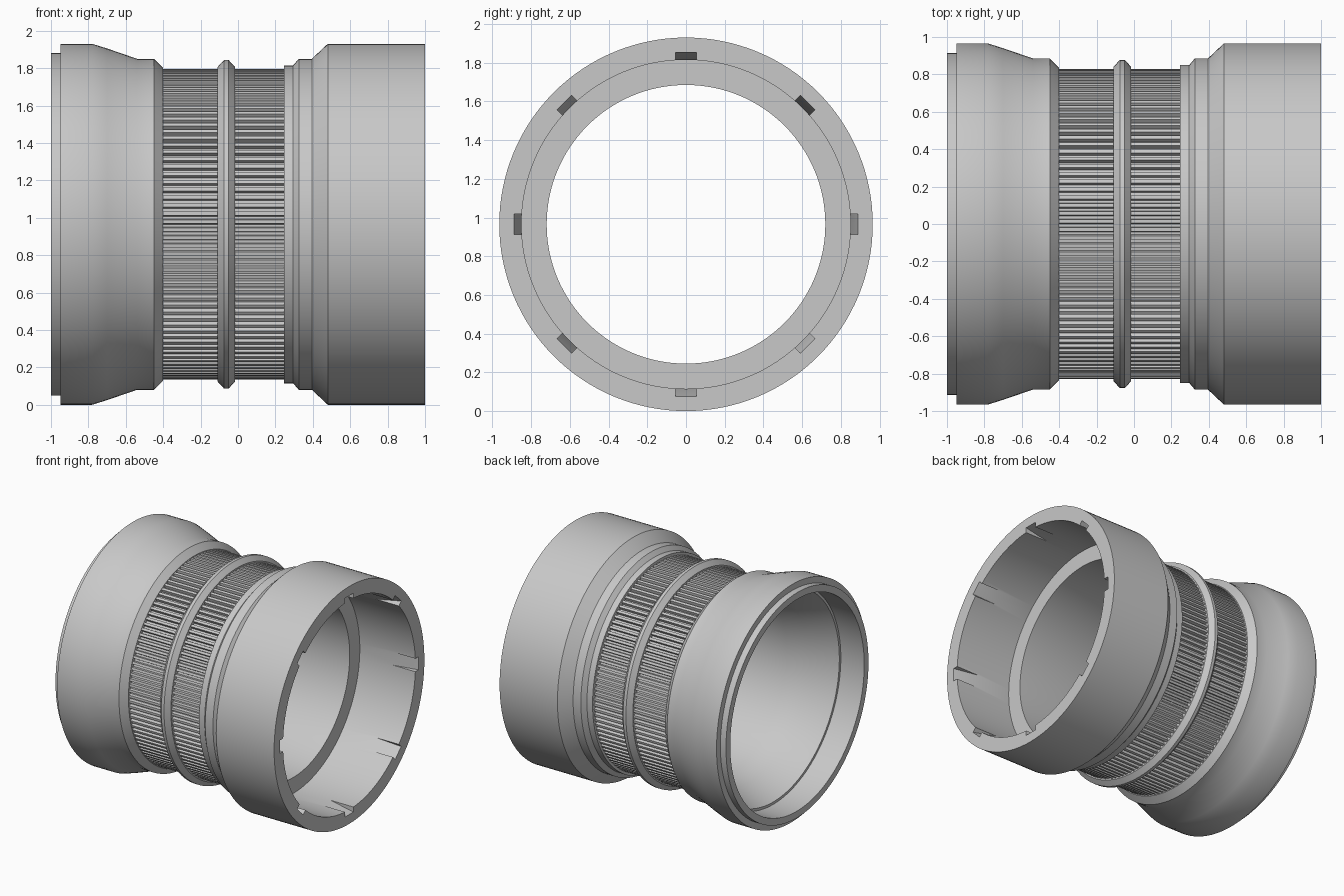
import bpy, bmesh
from math import cos, sin, pi, radians
from mathutils import Matrix

CENTRE_Z = 0.965
SEGMENTS = 128
RIBS = 120

if "Cube" in bpy.data.objects:
    bpy.data.objects.remove(bpy.data.objects["Cube"])

grey = bpy.data.materials.new("light grey plastic")
grey.use_nodes = True
grey.diffuse_color = (0.58, 0.58, 0.58, 1)
grey.node_tree.nodes["Principled BSDF"].inputs["Base Color"].default_value = grey.diffuse_color


def finish(bm, name):
    """Turn a bmesh into a grey object lifted to the axis height."""
    bmesh.ops.recalc_face_normals(bm, faces=bm.faces)
    mesh = bpy.data.meshes.new(name)
    bm.to_mesh(mesh)
    bm.free()
    mesh.materials.append(grey)
    obj = bpy.data.objects.new(name, mesh)
    obj.location.z = CENTRE_Z
    bpy.context.collection.objects.link(obj)
    return obj


def activate(obj):
    bpy.ops.object.select_all(action='DESELECT')
    obj.select_set(True)
    bpy.context.view_layer.objects.active = obj


def lathe(name, profile):
    """Revolve a closed (x, radius) profile around the x axis."""
    bm = bmesh.new()
    rings = []
    for i in range(SEGMENTS):
        a = 2 * pi * i / SEGMENTS
        rings.append([bm.verts.new((x, r * cos(a), r * sin(a))) for x, r in profile])
    n = len(profile)
    for i in range(SEGMENTS):
        a, b = rings[i], rings[(i + 1) % SEGMENTS]
        for j in range(n):
            k = (j + 1) % n
            bm.faces.new((a[j], a[k], b[k], b[j]))
    return finish(bm, name)


def ribbed_band(name, x0, x1, low, high):
    """Grip band with lengthwise trapezoid ribs."""
    bm = bmesh.new()
    pairs = []
    for i in range(RIBS):
        for share, r in ((0.0, low), (0.35, low), (0.45, high), (0.9, high)):
            a = 2 * pi * (i + share) / RIBS
            pairs.append([bm.verts.new((x, r * cos(a), r * sin(a))) for x in (x0, x1)])
    for i, p in enumerate(pairs):
        q = pairs[(i + 1) % len(pairs)]
        bm.faces.new((p[0], p[1], q[1], q[0]))
    return finish(bm, name)


# Hollow body: outside from left rim to right rim, then back through the bore
outer = [(-1, 0.915), (-0.95, 0.915), (-0.95, 0.965), (-0.78, 0.965),
         (-0.7, 0.94), (-0.54, 0.885), (-0.45, 0.885), (-0.4, 0.835), (-0.4, 0.8),
         (-0.11, 0.8), (-0.11, 0.84), (-0.075, 0.878), (-0.05, 0.878), (-0.015, 0.84),
         (-0.015, 0.8), (0.245, 0.8), (0.245, 0.85), (0.295, 0.85), (0.325, 0.885),
         (0.395, 0.885), (0.48, 0.965), (1, 0.965)]
inner = [(1, 0.85), (0.5, 0.85), (0.5, 0.72), (-0.4, 0.72), (-0.56, 0.75),
         (-0.79, 0.84), (-0.79, 0.86), (-1, 0.86)]
body = lathe("tube_body", outer + inner)

# Eight sloping notches around the inside of the right rim
bm = bmesh.new()
wedge = [(0.78, 0.845), (1.02, 0.893), (1.02, 0.8), (0.78, 0.8)]
for i in range(8):
    turn = Matrix.Rotation(i * pi / 4, 4, 'X')
    sides = [[bm.verts.new(turn @ Matrix.Translation((x, y, r)).translation) for x, r in wedge]
             for y in (-0.053, 0.053)]
    bm.faces.new(sides[0])
    bm.faces.new(sides[1][::-1])
    for j in range(4):
        k = (j + 1) % 4
        bm.faces.new((sides[0][j], sides[1][j], sides[1][k], sides[0][k]))
cutter = finish(bm, "notch_cutter")
cutter.hide_render = True

cut = body.modifiers.new("notches", 'BOOLEAN')
cut.operation = 'DIFFERENCE'
cut.solver = 'EXACT'
cut.object = cutter
activate(body)
bpy.ops.object.modifier_apply(modifier=cut.name)
bpy.data.objects.remove(cutter)
bpy.ops.object.shade_smooth_by_angle(angle=radians(25))

# Ribbed grip bands on both sides of the middle ring
ribbed_band("left_grip_band", -0.4, -0.11, 0.805, 0.83)
ribbed_band("right_grip_band", -0.015, 0.245, 0.805, 0.83)
